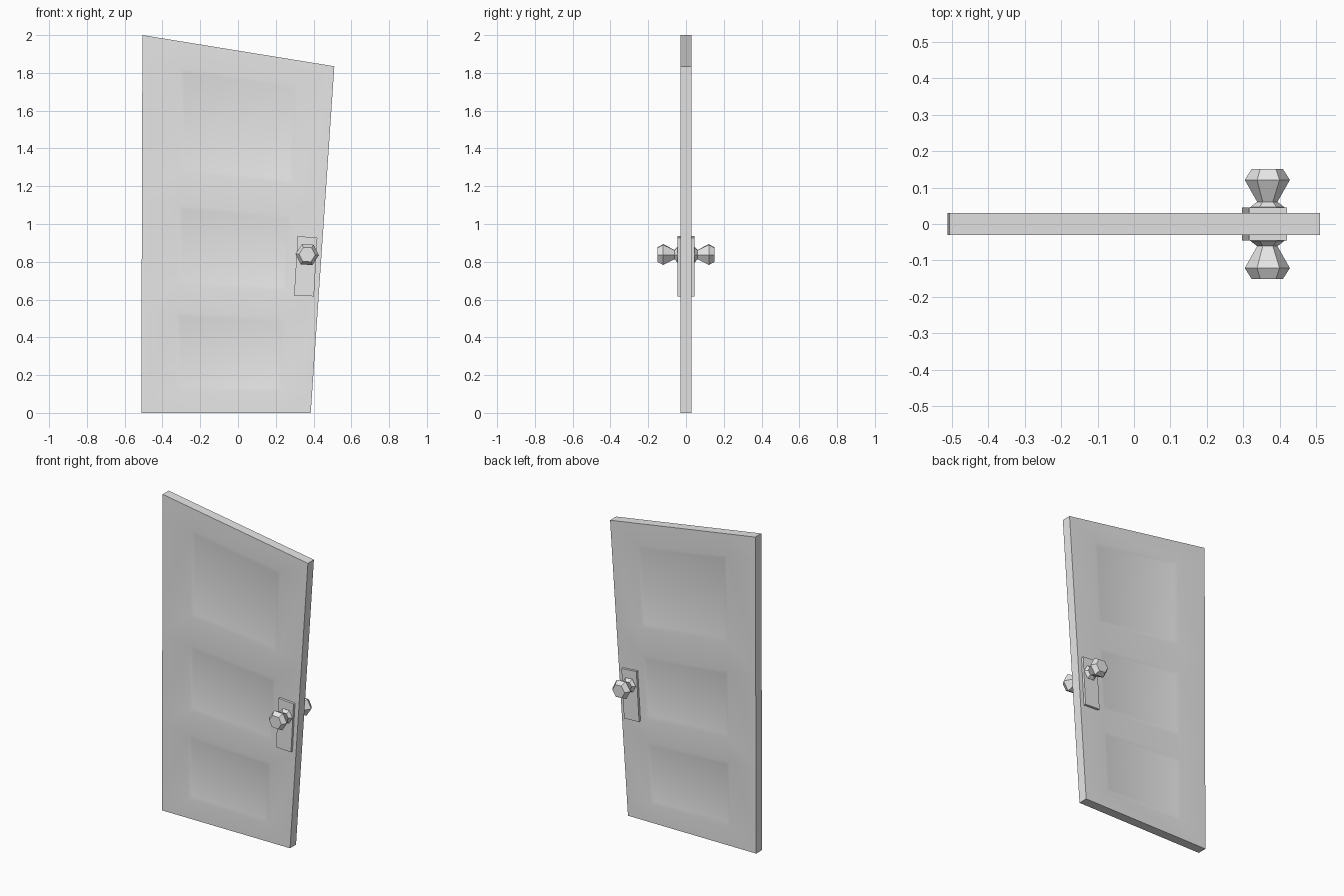
import bpy, bmesh, math
from mathutils import Matrix

cube = bpy.data.objects.get("Cube")
if cube:
    bpy.data.objects.remove(cube, do_unlink=True)

grey = bpy.data.materials.new("light grey")
grey.use_nodes = True
grey.diffuse_color = (0.8, 0.8, 0.8, 1)
grey.node_tree.nodes["Principled BSDF"].inputs["Base Color"].default_value = (0.8, 0.8, 0.8, 1)


def finish(name, bm, smooth=False):
    bmesh.ops.recalc_face_normals(bm, faces=bm.faces)
    mesh = bpy.data.meshes.new(name)
    bm.to_mesh(mesh)
    bm.free()
    mesh.materials.append(grey)
    obj = bpy.data.objects.new(name, mesh)
    bpy.context.collection.objects.link(obj)
    if smooth:
        bpy.ops.object.select_all(action='DESELECT')
        obj.select_set(True)
        bpy.context.view_layer.objects.active = obj
        bpy.ops.object.shade_smooth_by_angle(angle=math.radians(30))
    return obj


def slab_point(u, v):
    """Point of the crooked door outline, u across and v up."""
    xl, xr = -0.512 + 0.006 * v, 0.385 + 0.125 * v
    return xl + (xr - xl) * u, v * (2.0 - 0.165 * u)


# Door slab: a crooked grid on both sides, joined around the rim
COLS = [0, 0.2, 0.82, 1]
ROWS = [0, 0.06, 0.27, 0.345, 0.56, 0.65, 0.93, 1]
bm = bmesh.new()
panels = []
for y in (-0.03, 0.03):
    grid = []
    for v in ROWS:
        points = [slab_point(u, v) for u in COLS]
        grid.append([bm.verts.new((x, y, z)) for x, z in points])
    for r in range(len(ROWS) - 1):
        for c in range(len(COLS) - 1):
            face = bm.faces.new((grid[r][c], grid[r][c + 1],
                                 grid[r + 1][c + 1], grid[r + 1][c]))
            if c == 1 and r % 2 == 1:
                panels.append(face)
bmesh.ops.bridge_loops(bm, edges=[e for e in bm.edges if e.is_boundary])
bmesh.ops.recalc_face_normals(bm, faces=bm.faces)
# Three shallow sunken panels per side
bmesh.ops.inset_individual(bm, faces=panels, thickness=0.035, depth=-0.006)
finish("door_slab", bm, smooth=True)

# Lock plates and knobs on both sides
PLATE = [(0.297, 0.622), (0.402, 0.617), (0.42, 0.927), (0.316, 0.936)]
KNOB = [(0.04, 0.047), (0.046, 0.047), (0.061, 0.028), (0.121, 0.062), (0.151, 0.043)]


def lock_plate(name, side):
    bm = bmesh.new()
    rings = [[bm.verts.new((x, side * y, z)) for x, z in PLATE] for y in (0.025, 0.045)]
    bm.faces.new(rings[0])
    bm.faces.new(rings[1])
    for i in range(4):
        j = (i + 1) % 4
        bm.faces.new((rings[0][i], rings[0][j], rings[1][j], rings[1][i]))
    finish(name, bm)


def knob(name, side):
    bm = bmesh.new()
    rings = []
    for y, r in KNOB:
        angles = [math.radians(60 * i - 3) for i in range(6)]
        rings.append([bm.verts.new((0.366 + r * math.cos(a), side * y,
                                    0.838 + r * math.sin(a))) for a in angles])
    for a, b in zip(rings, rings[1:]):
        for i in range(6):
            j = (i + 1) % 6
            bm.faces.new((a[i], a[j], b[j], b[i]))
    bm.faces.new(rings[0])
    bm.faces.new(rings[-1])
    finish(name, bm)


for label, side in (("front", -1), ("back", 1)):
    lock_plate(label + "_lock_plate", side)
    knob(label + "_knob", side)
